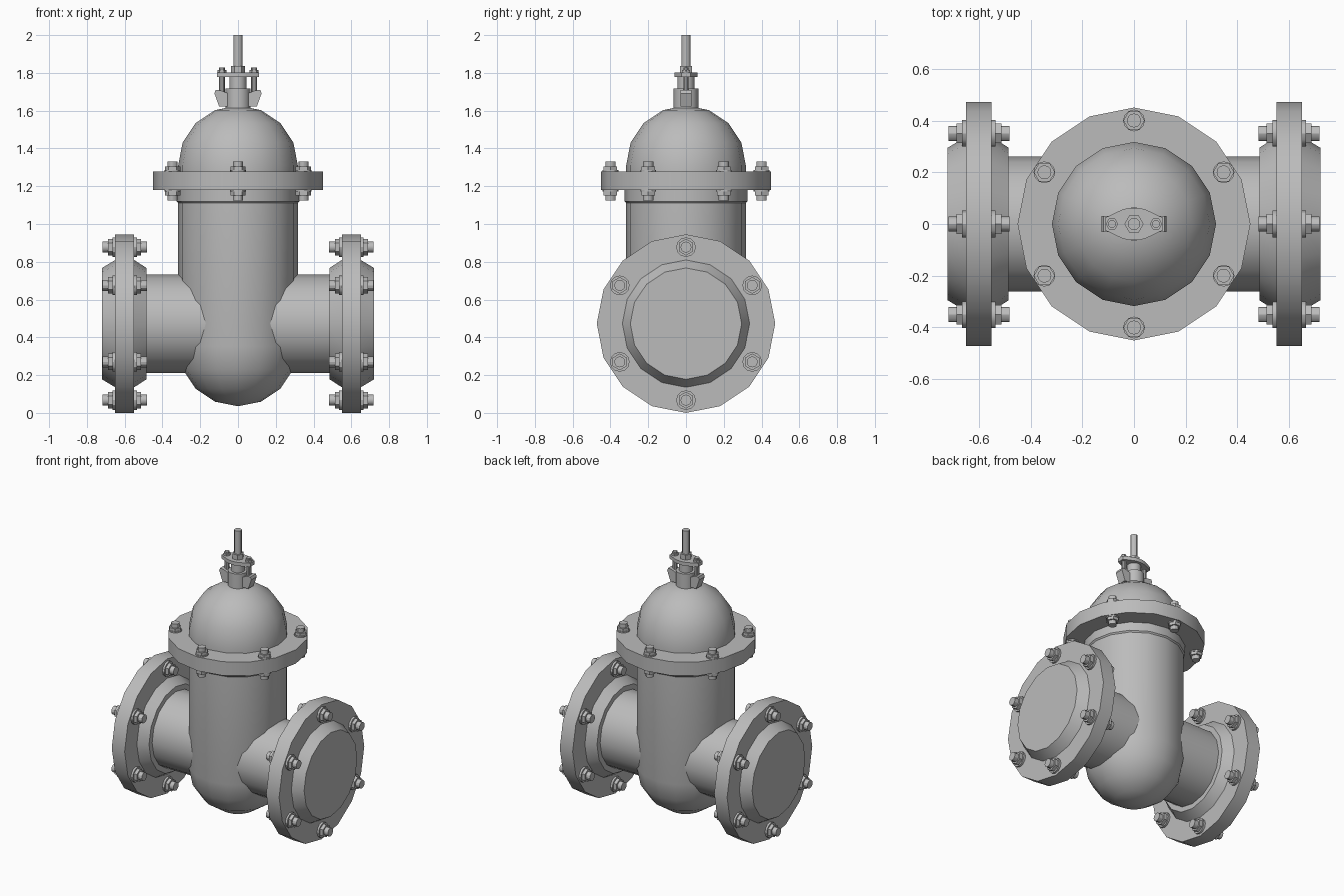
import bpy, bmesh, math
from mathutils import Matrix, Vector

if "Cube" in bpy.data.objects:
    bpy.data.objects.remove(bpy.data.objects["Cube"])

grey = bpy.data.materials.new("cast_grey")
grey.use_nodes = True
colour = (0.5, 0.5, 0.5, 1)
grey.diffuse_color = colour
grey.node_tree.nodes["Principled BSDF"].inputs["Base Color"].default_value = colour


def finish(bm, name, matrix=Matrix()):
    bmesh.ops.remove_doubles(bm, verts=bm.verts, dist=1e-5)
    bmesh.ops.recalc_face_normals(bm, faces=bm.faces)
    mesh = bpy.data.meshes.new(name)
    bm.to_mesh(mesh)
    bm.free()
    mesh.materials.append(grey)
    ob = bpy.data.objects.new(name, mesh)
    bpy.context.collection.objects.link(ob)
    ob.matrix_world = matrix
    bpy.ops.object.select_all(action="DESELECT")
    ob.select_set(True)
    bpy.context.view_layer.objects.active = ob
    bpy.ops.object.shade_smooth_by_angle(angle=math.radians(30))
    return ob


def add_lathe(bm, profile, sides, offset=Vector()):
    """Turn (radius, height) points around z, closing both ends."""
    rings = []
    for r, h in profile:
        if r == 0:
            rings.append([bm.verts.new(offset + Vector((0, 0, h)))] * sides)
        else:
            rings.append([bm.verts.new(offset + Vector((r * math.cos(a), r * math.sin(a), h)))
                          for a in (math.tau * i / sides for i in range(sides))])
    for low, high in zip(rings, rings[1:]):
        for i in range(sides):
            j = (i + 1) % sides
            bm.faces.new(list(dict.fromkeys((low[i], low[j], high[j], high[i]))))
    for (r, _), ring in ((profile[0], rings[0]), (profile[-1], rings[-1])):
        if r:
            bm.faces.new(ring)


def lathe(name, profile, sides=16, matrix=Matrix()):
    bm = bmesh.new()
    add_lathe(bm, profile, sides)
    return finish(bm, name, matrix)


def prism(name, outline, matrix, thickness):
    bm = bmesh.new()
    face = bm.faces.new([bm.verts.new((x, y, 0)) for x, y in outline])
    new = bmesh.ops.extrude_face_region(bm, geom=[face])["geom"]
    for v in new:
        if isinstance(v, bmesh.types.BMVert):
            v.co.z += thickness
    return finish(bm, name, matrix)


def bolt_circle(name, radius, low, high, start, washer, nut, shank, matrix=Matrix()):
    """Six through bolts with washers and hex nuts on both flange faces."""
    bm = bmesh.new()
    mid = (low + high) / 2
    half = (high - low) / 2
    for k in range(6):
        a = math.radians(start + 60 * k)
        at = Vector((radius * math.cos(a), radius * math.sin(a), mid))
        reach = half + shank[1]
        add_lathe(bm, [(shank[0], -reach), (shank[0], reach)], 12, at)
        for s in (-1, 1):
            for (r, t), sides in ((washer, 12), (nut, 6)):
                add_lathe(bm, [(r, s * (half - 0.005)), (r, s * (half + t))], sides, at)
    return finish(bm, name, matrix)


def arc(radius, centre, start, end, steps=4):
    pts = []
    for i in range(steps + 1):
        a = math.radians(start + (end - start) * i / steps)
        pts.append((max(0, round(radius * math.cos(a), 5)), centre + radius * math.sin(a)))
    return pts


# Main vertical body with rounded bottom, and its neck ring
lathe("valve_body", arc(0.317, 0.352, -90, 0) + [(0.317, 1.2)])
lathe("neck_ring", [(0.312, 1.105), (0.325, 1.12), (0.325, 1.19)])

# Bonnet flange and dome
lathe("bonnet_flange", [(0.45, 1.18), (0.45, 1.277)])
lathe("bonnet_dome", [(0.317, 1.26)] + arc(0.317, 1.31, 0, 90))
bolt_circle("bonnet_bolts", 0.4, 1.18, 1.277, 30, (0.042, 0.008), (0.041, 0.028), (0.027, 0.055))

# Side pipes with end flanges, bevelled collars and bolts
for side, s in (("left", 1), ("right", -1)):
    turn = Matrix.Translation((0, 0, 0.4725)) @ Matrix.Rotation(s * math.pi / 2, 4, "Y")
    lathe(side + "_pipe", [(0.26, 0), (0.26, 0.52)], 16, turn)
    lathe(side + "_collar", [(0.295, 0.485), (0.337, 0.55), (0.337, 0.65), (0.295, 0.72)], 16, turn)
    lathe(side + "_flange", [(0.4725, 0.55), (0.4725, 0.65)], 16, turn)
    bolt_circle(side + "_flange_bolts", 0.405, 0.55, 0.65, 0,
                (0.052, 0.014), (0.044, 0.037), (0.029, 0.068), turn)

# Stuffing box on top of the dome
lathe("stuffing_box", [(0.065, 1.6), (0.065, 1.717)])
lathe("gland_sleeve", [(0.045, 1.7), (0.045, 1.785)])

# Flared lugs, one on each side of the stuffing box
lug = [(0.03, 0.0), (0.1, 0.0), (0.125, 0.07), (0.118, 0.088), (0.09, 0.085), (0.03, 0.06)]
for side, s in (("left", 1), ("right", -1)):
    place = Matrix.Translation((0, s * 0.03, 1.622)) @ Matrix.Rotation(0 if s > 0 else math.pi, 4, "Z") \
        @ Matrix.Rotation(math.pi / 2, 4, "X")
    prism(side + "_gland_lug", lug, place, 0.06)
    # Gland stud and its nut
    at = Matrix.Translation((s * 0.085, 0, 0))
    lathe(side + "_gland_stud", [(0.015, 1.66), (0.015, 1.828)], 10, at)
    lathe(side + "_gland_nut", [(0.024, 1.8), (0.024, 1.815)], 6, at)

# Gland plate: a wide middle tapering to short ends
quarter = [(0.112, 0.024), (0.045, 0.056), (0.02, 0.062)]
half = quarter + [(-x, y) for x, y in reversed(quarter)]
outline = half + [(-x, -y) for x, y in half]
prism("gland_plate", outline, Matrix.Translation((0, 0, 1.777)), 0.025)

# Stem and stem nut
lathe("stem_nut", [(0.037, 1.795), (0.037, 1.837)], 6)
lathe("stem", [(0.024, 1.7), (0.024, 2.0)], 12)
